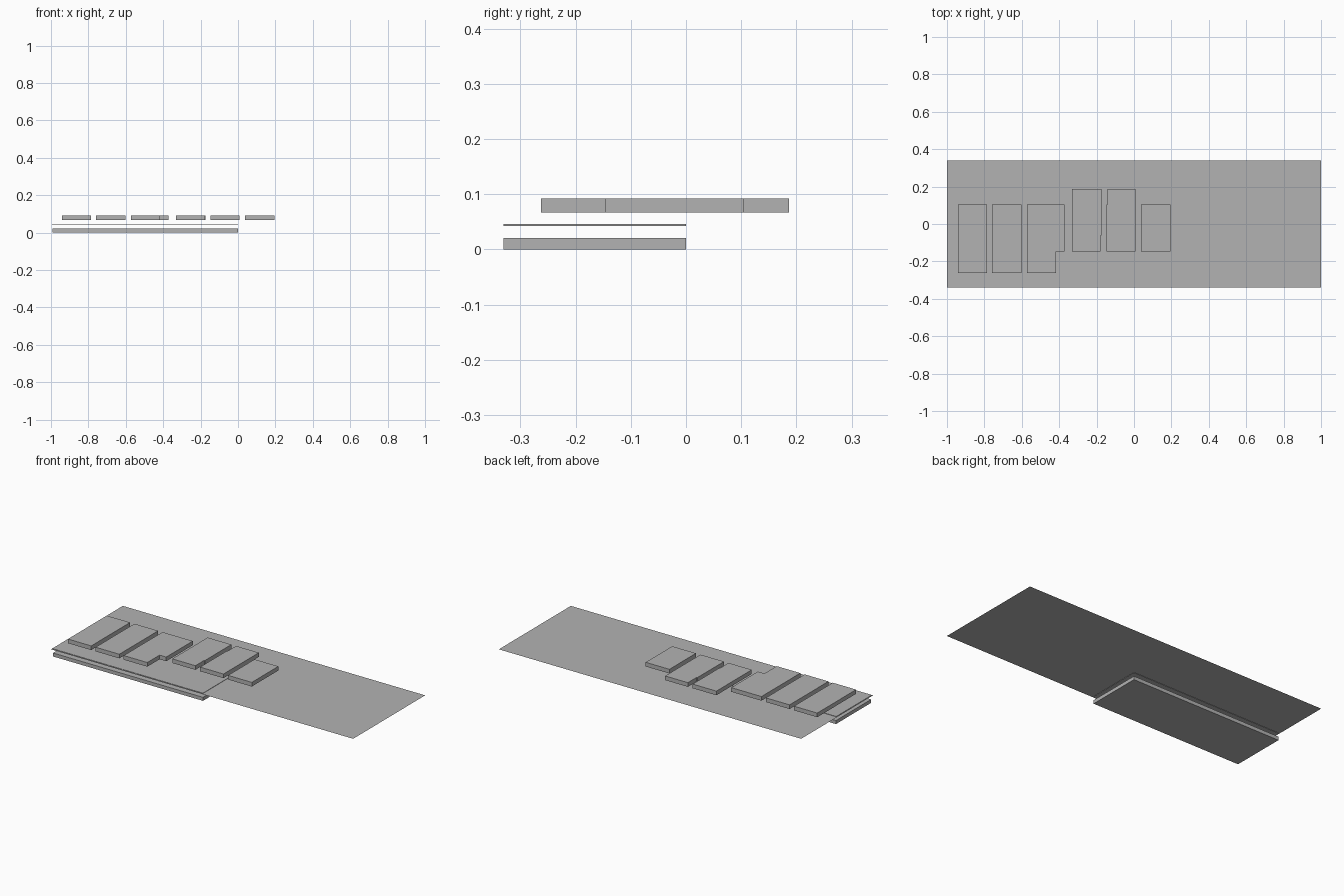
import bpy
import bmesh

if "Cube" in bpy.data.objects:
    bpy.data.objects.remove(bpy.data.objects["Cube"])

grey = bpy.data.materials.new("plain grey")
grey.diffuse_color = (0.45, 0.45, 0.45, 1.0)
grey.use_nodes = True
grey.node_tree.nodes["Principled BSDF"].inputs["Base Color"].default_value = grey.diffuse_color


def prism(name, outline, z0, z1):
    """Extrude a flat outline from z0 to z1; a sheet when both are equal."""
    bm = bmesh.new()
    face = bm.faces.new([bm.verts.new((x, y, z0)) for x, y in outline])
    if z1 > z0:
        res = bmesh.ops.extrude_face_region(bm, geom=[face], use_keep_orig=True)
        verts = [g for g in res["geom"] if isinstance(g, bmesh.types.BMVert)]
        bmesh.ops.translate(bm, vec=(0, 0, z1 - z0), verts=verts)
        bmesh.ops.recalc_face_normals(bm, faces=bm.faces[:])
    mesh = bpy.data.meshes.new(name)
    bm.to_mesh(mesh)
    bm.free()
    mesh.materials.append(grey)
    obj = bpy.data.objects.new(name, mesh)
    bpy.context.collection.objects.link(obj)
    return obj


def rect(x0, x1, y0, y1):
    return [(x0, y0), (x1, y0), (x1, y1), (x0, y1)]


# wide sheet, and the two slabs under its front left quarter
prism("base_sheet", rect(-1.0, 1.0, -0.34, 0.34), 0.044, 0.044)
prism("lower_slab", rect(-0.992, 0.0, -0.331, 0.0), 0.0, 0.021)
prism("thin_slab", rect(-0.994, 0.0, -0.331, 0.0), 0.042, 0.046)

# row of raised tiles
FRONT, MID, BACK, TOP = -0.263, -0.147, 0.104, 0.187
tiles = [
    rect(-0.941, -0.787, FRONT, BACK),
    rect(-0.758, -0.601, FRONT, BACK),
    # notched front right corner
    [(-0.572, FRONT), (-0.416, FRONT), (-0.416, MID), (-0.372, MID),
     (-0.372, BACK), (-0.572, BACK)],
    # slight step on the right edge
    [(-0.332, MID), (-0.179, MID), (-0.179, -0.062), (-0.175, -0.062),
     (-0.175, TOP), (-0.332, TOP)],
    # slight step on the left edge
    [(-0.148, MID), (0.007, MID), (0.007, TOP), (-0.143, TOP),
     (-0.143, BACK), (-0.148, BACK)],
    rect(0.037, 0.194, MID, BACK),
]
for i, outline in enumerate(tiles, 1):
    prism(f"raised_tile_{i}", outline, 0.067, 0.092)
